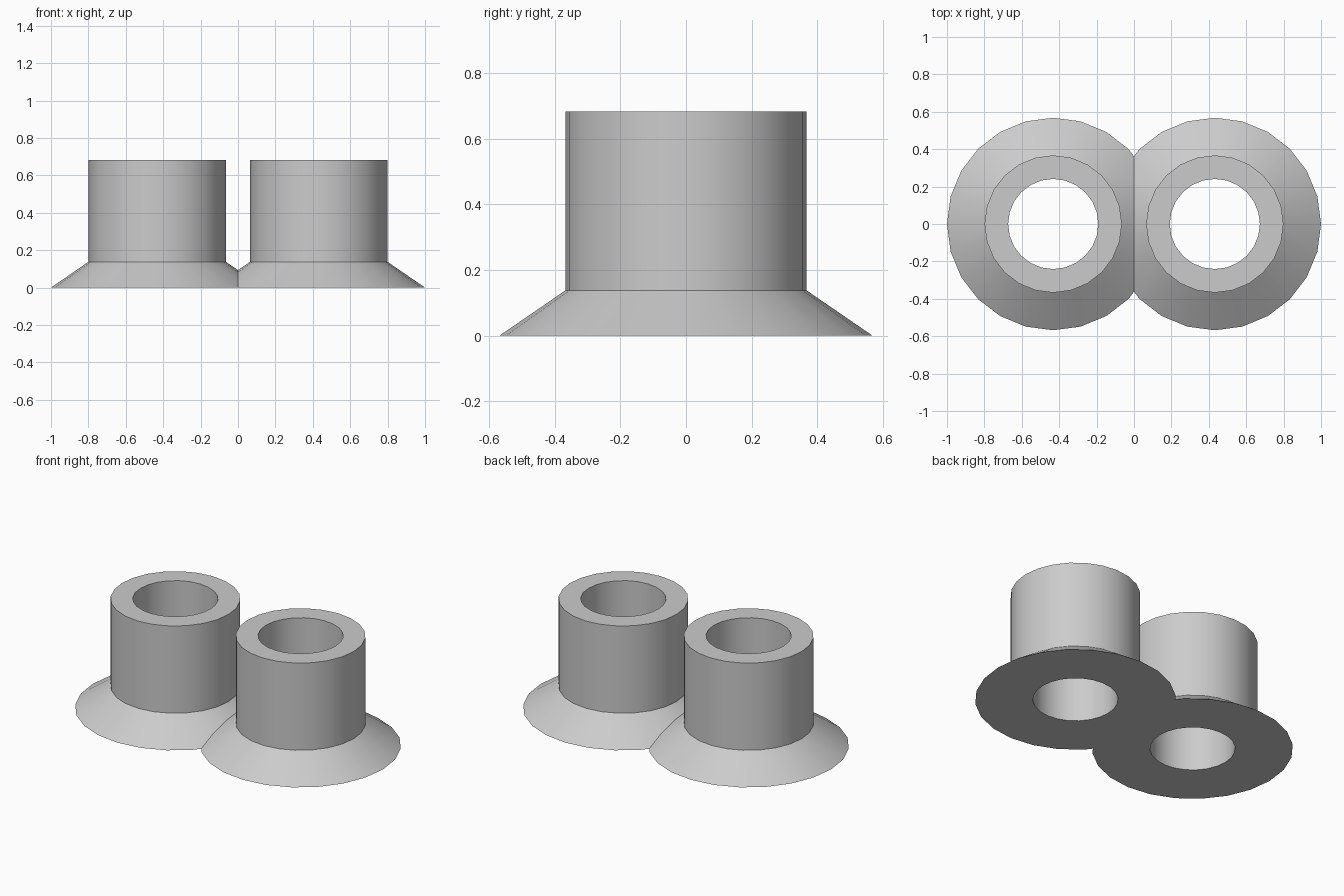
import bpy
import bmesh
from math import cos, sin, tau

cube = bpy.data.objects.get("Cube")
if cube:
    bpy.data.objects.remove(cube, do_unlink=True)

SIDES = 24
CENTRE_X = 0.432
# Closed wall section (radius, height): flared foot, sleeve, bore
SECTION = [(0.568, 0), (0.367, 0.138), (0.367, 0.682), (0.241, 0.682), (0.241, 0)]

# Plain grey material
grey = bpy.data.materials.new("plain_grey")
grey.use_nodes = True
colour = (0.6, 0.6, 0.6, 1)
grey.diffuse_color = colour
grey.node_tree.nodes["Principled BSDF"].inputs["Base Color"].default_value = colour

# Revolve one flanged sleeve
bm = bmesh.new()
rings = []
for r, z in SECTION:
    rings.append([bm.verts.new((CENTRE_X + r * cos(tau * i / SIDES),
                                r * sin(tau * i / SIDES), z))
                  for i in range(SIDES)])
for a, b in zip(rings, rings[1:] + rings[:1]):
    for i in range(SIDES):
        j = (i + 1) % SIDES
        bm.faces.new((a[i], a[j], b[j], b[i]))
bmesh.ops.recalc_face_normals(bm, faces=bm.faces)

# Trim the flange where it meets its twin
bmesh.ops.bisect_plane(bm, geom=bm.verts[:] + bm.edges[:] + bm.faces[:],
                       plane_co=(0, 0, 0), plane_no=(1, 0, 0), clear_inner=True)

mesh = bpy.data.meshes.new("twin_flanged_sleeves")
bm.to_mesh(mesh)
bm.free()
mesh.materials.append(grey)
sleeves = bpy.data.objects.new("twin_flanged_sleeves", mesh)
bpy.context.collection.objects.link(sleeves)

# Mirror to make the joined pair
mirror = sleeves.modifiers.new("pair", "MIRROR")
mirror.use_clip = True
bpy.ops.object.select_all(action="DESELECT")
sleeves.select_set(True)
bpy.context.view_layer.objects.active = sleeves
bpy.ops.object.modifier_apply(modifier=mirror.name)
bpy.ops.object.shade_smooth_by_angle(angle=0.5)
